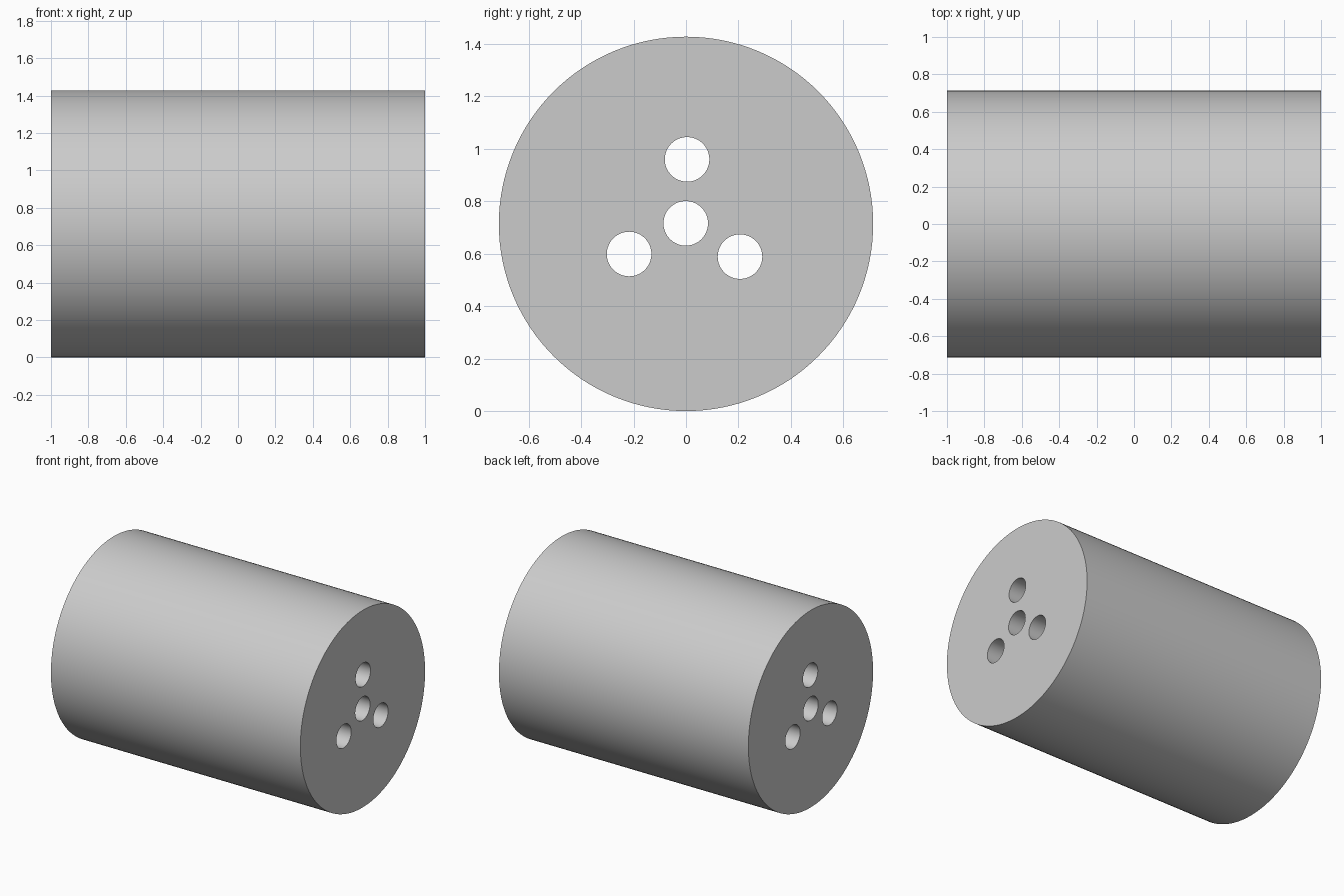
import bpy
import math

if "Cube" in bpy.data.objects:
    bpy.data.objects.remove(bpy.data.objects["Cube"], do_unlink=True)

LENGTH = 2.0
RADIUS = 0.714
HOLE_RADIUS = 0.085

grey = bpy.data.materials.new("light grey")
grey.use_nodes = True
colour = (0.6, 0.6, 0.6, 1)
grey.diffuse_color = colour
grey.node_tree.nodes["Principled BSDF"].inputs["Base Color"].default_value = colour


def rod(name, radius, length, y, z, sides):
    """Cylinder lying along x."""
    bpy.ops.mesh.primitive_cylinder_add(
        vertices=sides, radius=radius, depth=length,
        location=(0, y, z), rotation=(0, math.pi / 2, 0))
    obj = bpy.context.object
    obj.name = name
    obj.data.materials.append(grey)
    return obj


# Solid drum
drum = rod("drum", RADIUS, LENGTH, 0, RADIUS, 128)

# Bores running through the whole length: the axle and three around it
bores = {
    "axle": (-0.001, 0.716),
    "upper": (0.004, 0.960),
    "front": (-0.217, 0.599),
    "back": (0.206, 0.589),
}
for label, (y, z) in bores.items():
    cutter = rod(label + "_bore_cutter", HOLE_RADIUS, LENGTH + 0.2, y, z, 64)
    cutter.hide_render = True
    cut = drum.modifiers.new(label + "_bore", 'BOOLEAN')
    cut.operation = 'DIFFERENCE'
    cut.solver = 'EXACT'
    cut.object = cutter
    bpy.ops.object.select_all(action='DESELECT')
    bpy.context.view_layer.objects.active = drum
    drum.select_set(True)
    bpy.ops.object.modifier_apply(modifier=cut.name)
    bpy.data.objects.remove(cutter, do_unlink=True)

# Smooth walls with crisp rims
bpy.ops.object.shade_smooth_by_angle(angle=math.radians(30))
